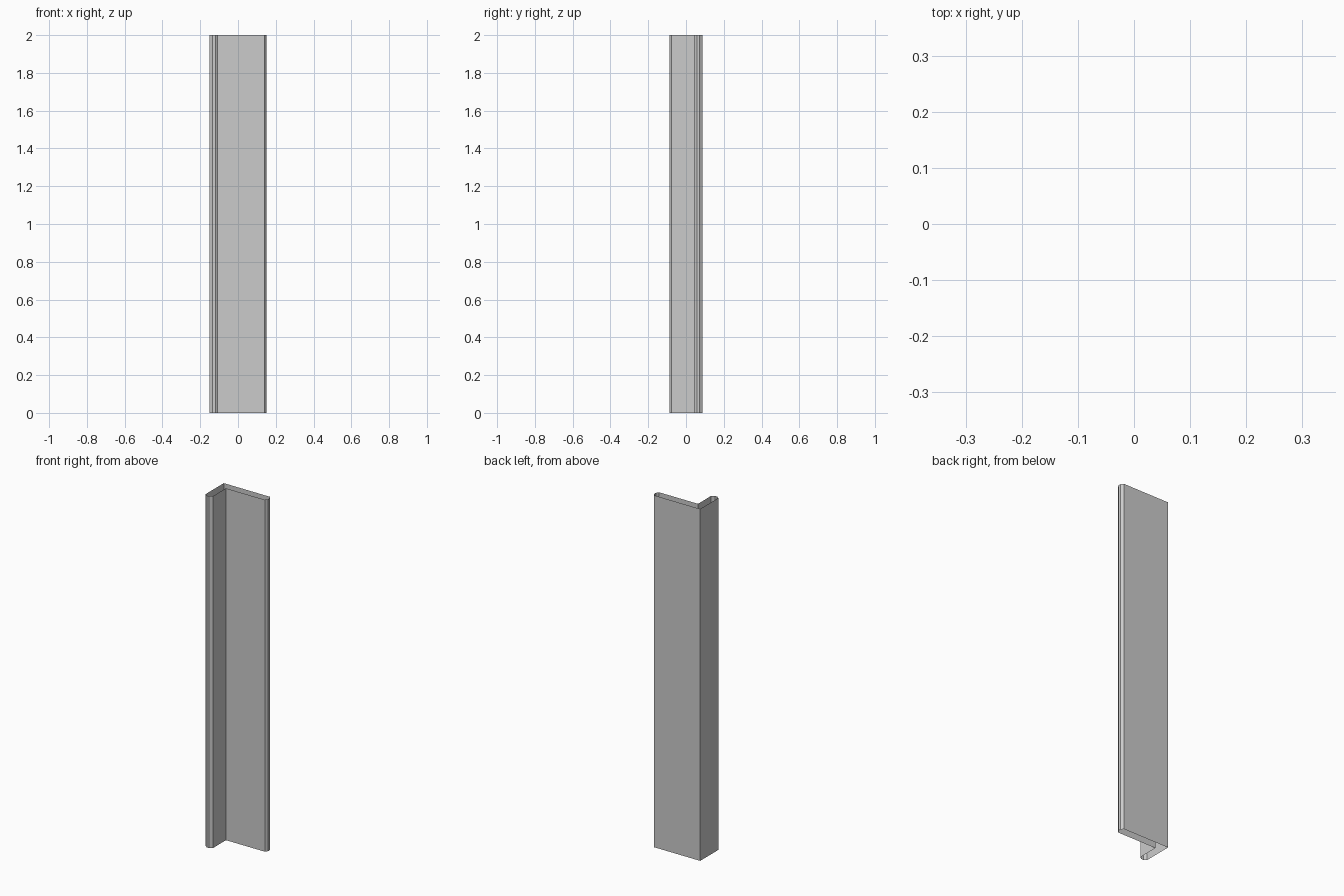
import bpy, bmesh

if "Cube" in bpy.data.objects:
    bpy.data.objects.remove(bpy.data.objects["Cube"])

# L-shaped angle profile: sharp heel at back left, chamfered toes
X, Y, T = 0.15, 0.087, 0.045   # half width, half depth, leg thickness
C, D = 0.015, 0.011            # toe chamfer across and along the leg
LENGTH = 2.0

profile = [
    (-X, Y),
    # short leg toe, facing the front
    (-X, -Y + D), (-X + C, -Y), (-X + T - C, -Y), (-X + T, -Y + D),
    # inner corner
    (-X + T, Y - T),
    # long leg toe, facing right
    (X - D, Y - T), (X, Y - T + C), (X, Y - C), (X - D, Y),
]

# Sweep the outline upward, leaving both ends open
bm = bmesh.new()
bottom = [bm.verts.new((x, y, 0)) for x, y in profile]
top = [bm.verts.new((x, y, LENGTH)) for x, y in profile]
n = len(profile)
for i in range(n):
    j = (i + 1) % n
    bm.faces.new((bottom[i], bottom[j], top[j], top[i]))

mesh = bpy.data.meshes.new("angle_bar")
bm.to_mesh(mesh)
bm.free()
bar = bpy.data.objects.new("angle_bar", mesh)
bpy.context.collection.objects.link(bar)
